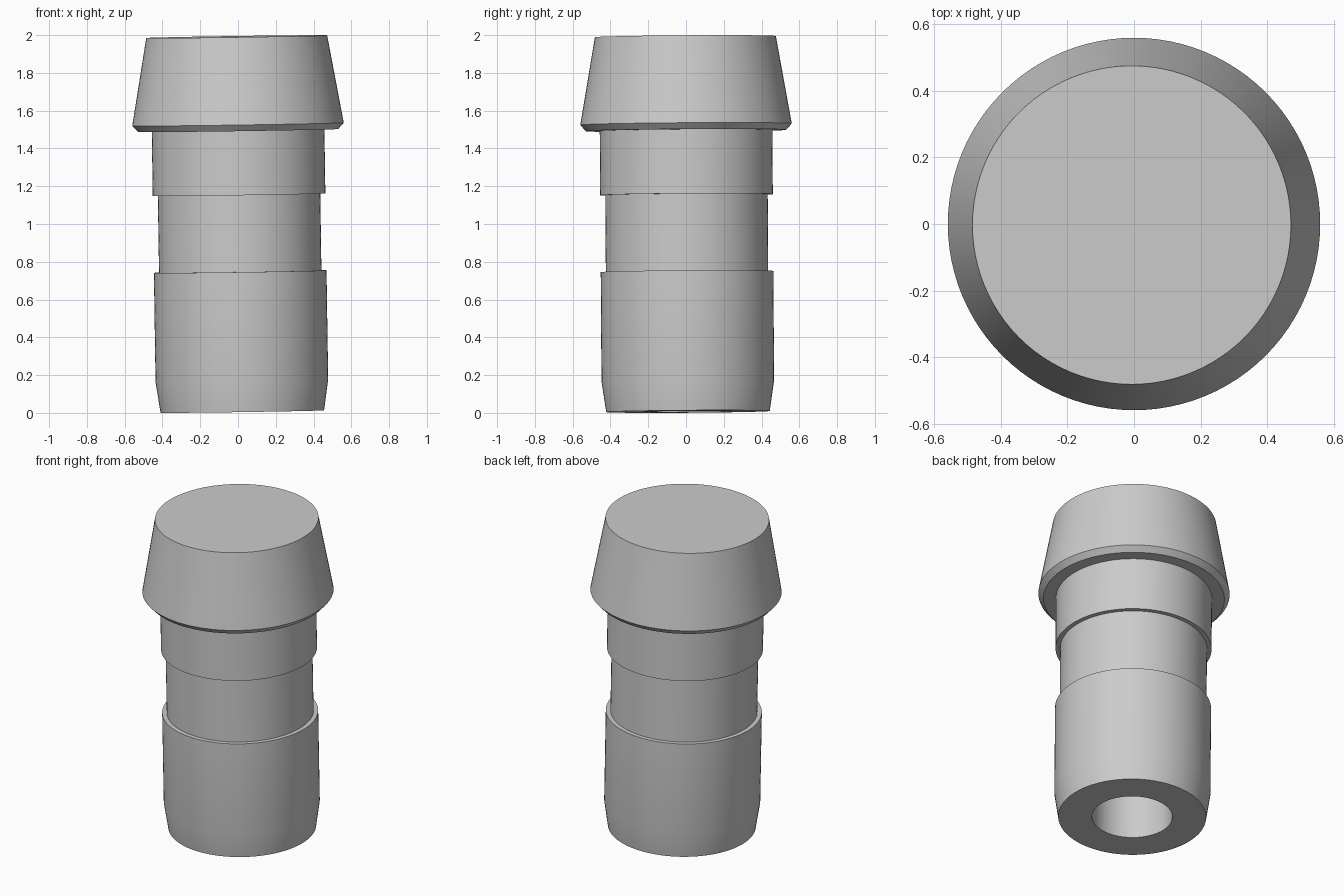
import bpy
import bmesh
from math import pi
from mathutils import Matrix, Vector

cube = bpy.data.objects.get("Cube")
if cube:
    bpy.data.objects.remove(cube, do_unlink=True)

grey = bpy.data.materials.new("light_grey")
grey.use_nodes = True
colour = (0.6, 0.6, 0.6, 1)
grey.diffuse_color = colour
grey.node_tree.nodes["Principled BSDF"].inputs["Base Color"].default_value = colour

SIDES = 96
PIVOT = Vector((0, 0, 1.53))
# The whole plug leans very slightly off vertical
LEAN = (Matrix.Translation(PIVOT) @ Matrix.Rotation(-0.015, 4, "Y")
        @ Matrix.Rotation(0.007, 4, "X") @ Matrix.Translation(-PIVOT))


def lathe(name, profile):
    """Spin a (radius, height) profile around the upright axis."""
    bm = bmesh.new()
    verts = [bm.verts.new((r, 0, z)) for r, z in profile]
    edges = [bm.edges.new(pair) for pair in zip(verts, verts[1:])]
    bmesh.ops.spin(bm, geom=verts + edges, cent=(0, 0, 0), axis=(0, 0, 1),
                   angle=2 * pi, steps=SIDES, use_merge=True)
    bmesh.ops.remove_doubles(bm, verts=bm.verts, dist=0.0001)
    bmesh.ops.recalc_face_normals(bm, faces=bm.faces)
    bm.transform(LEAN)
    mesh = bpy.data.meshes.new(name)
    bm.to_mesh(mesh)
    bm.free()
    mesh.materials.append(grey)
    obj = bpy.data.objects.new(name, mesh)
    bpy.context.collection.objects.link(obj)
    bpy.ops.object.select_all(action="DESELECT")
    obj.select_set(True)
    bpy.context.view_layer.objects.active = obj
    bpy.ops.object.shade_smooth_by_angle(angle=pi / 6)
    return obj


# Stepped plug: blind bore, tapered foot, sleeve, waist, neck and flared cap
lathe("stepped_plug", [
    (0, 1.2), (0.235, 1.2), (0.235, 0.007),     # bore
    (0.433, 0.007), (0.457, 0.17),              # foot
    (0.457, 0.748), (0.43, 0.748),              # sleeve
    (0.43, 1.155), (0.457, 1.155),              # waist
    (0.457, 1.495), (0.53, 1.495),              # neck
    (0.56, 1.528), (0.479, 1.992), (0, 1.992),  # cap
])
